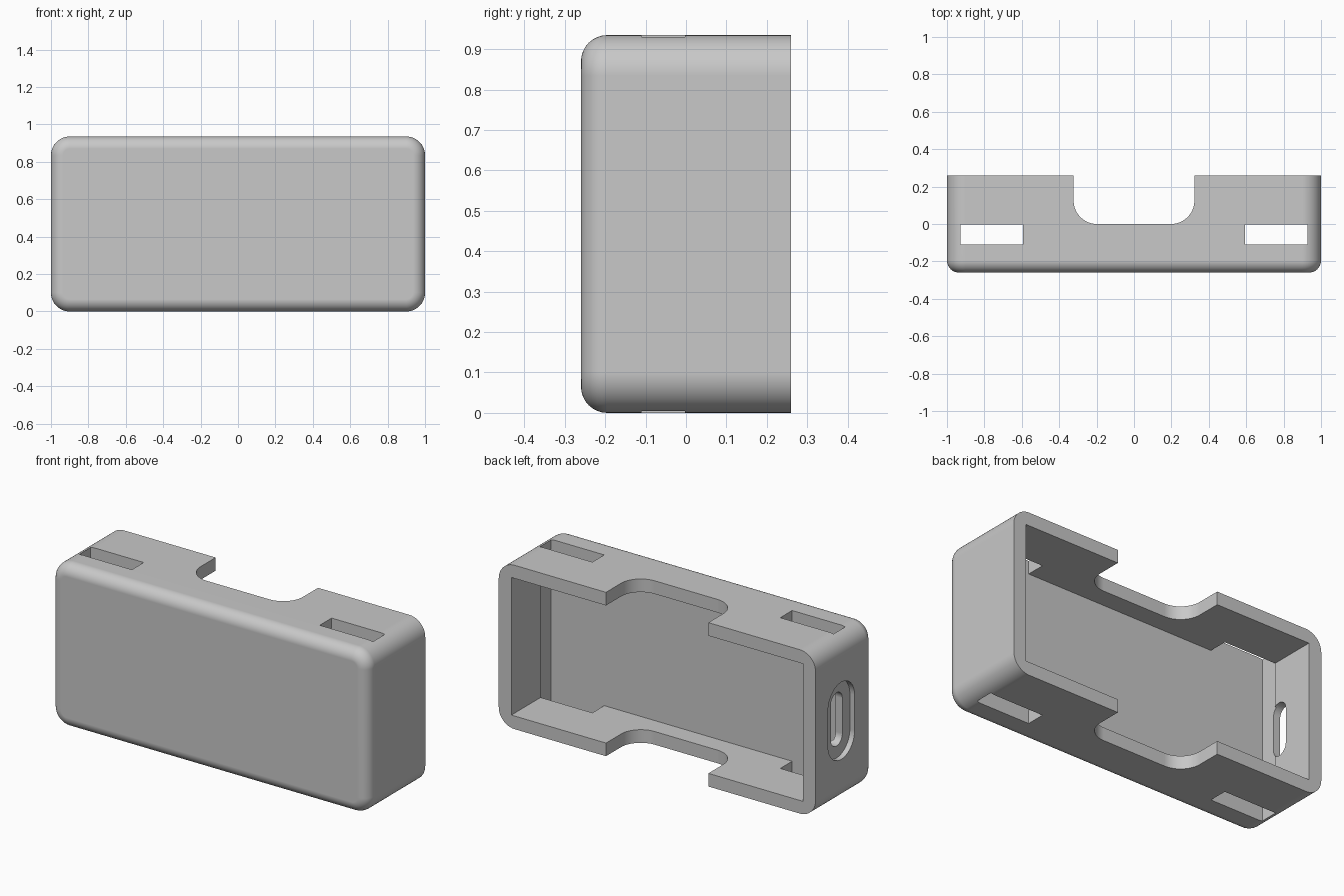
import bpy, bmesh, math
from mathutils import Vector

cube = bpy.data.objects.get("Cube")
if cube:
    bpy.data.objects.remove(cube, do_unlink=True)

HEIGHT, BACK = 0.935, 0.26
MID = HEIGHT / 2
WALL = 0.075
FLOOR = -0.11

grey = bpy.data.materials.new("plain grey")
grey.use_nodes = True
colour = (0.58, 0.58, 0.58, 1)
grey.diffuse_color = colour
grey.node_tree.nodes["Principled BSDF"].inputs["Base Color"].default_value = colour


def prism(name, profile, place, start, end):
    """Extrude a 2D profile; place(u, v, w) maps it into the model."""
    bm = bmesh.new()
    rings = [[bm.verts.new(place(u, v, w)) for u, v in profile] for w in (start, end)]
    count = len(profile)
    bm.faces.new(rings[0])
    bm.faces.new(rings[1])
    for i in range(count):
        j = (i + 1) % count
        bm.faces.new((rings[0][i], rings[0][j], rings[1][j], rings[1][i]))
    bmesh.ops.recalc_face_normals(bm, faces=bm.faces)
    mesh = bpy.data.meshes.new(name)
    bm.to_mesh(mesh)
    bm.free()
    mesh.materials.append(grey)
    obj = bpy.data.objects.new(name, mesh)
    bpy.context.collection.objects.link(obj)
    return obj


def along_x(u, v, w):
    return Vector((w, u, v))


def along_y(u, v, w):
    return Vector((u, w, v))


def along_z(u, v, w):
    return Vector((u, v, w))


def rect(u0, u1, v0, v1):
    return [(u0, v0), (u1, v0), (u1, v1), (u0, v1)]


def arc(cu, cv, r, start, end, steps=12):
    angles = [math.radians(start + (end - start) * i / steps) for i in range(steps + 1)]
    return [(cu + r * math.cos(a), cv + r * math.sin(a)) for a in angles]


def stadium(cu, cv, r, half):
    return arc(cu, cv + half, r, 0, 180, 20) + arc(cu, cv - half, r, 180, 360, 20)


# Outer shell with rounded corners
R = 0.1
outline = (arc(1 - R, HEIGHT - R, R, 0, 90) + arc(R - 1, HEIGHT - R, R, 90, 180)
           + arc(R - 1, R, R, 180, 270) + arc(1 - R, R, R, 270, 360))
case = prism("case", outline, along_y, -BACK, BACK)

# Round over the front rim
bm = bmesh.new()
bm.from_mesh(case.data)
rim = [e for e in bm.edges if all(v.co.y < 0 for v in e.verts)]
bmesh.ops.bevel(bm, geom=rim, offset=0.065, segments=8, profile=0.5, affect='EDGES')
bm.to_mesh(case.data)
bm.free()

# Square cavity open at the back
END = 0.92
cutters = [prism("cavity_cutter", rect(-END, END, FLOOR, 0.4), along_z, WALL, HEIGHT - WALL)]

# Finger notch through the upper and lower walls
W, NR = 0.323, 0.125
notch = [(W, 0.4), (-W, 0.4)] + arc(NR - W, NR, NR, 180, 270) + arc(W - NR, NR, NR, 270, 360)
cutters.append(prism("notch_cutter", notch, along_z, -0.1, HEIGHT + 0.1))

# Strap slots, cut straight through both walls flush with the cavity floor
for side in (-1, 1):
    x0, x1 = sorted((side * 0.593, side * 0.928))
    cutters.append(prism("slot_cutter", rect(x0, x1, FLOOR, -0.003), along_z, -0.1, HEIGHT + 0.1))

# Port in one end: shallow recess and through hole
cutters.append(prism("port_recess_cutter", stadium(0.028, MID, 0.12, 0.1), along_x, -1.1, -0.97))
cutters.append(prism("port_hole_cutter", stadium(0.028, MID, 0.052, 0.1), along_x, -1.1, -0.85))

bpy.ops.object.select_all(action='DESELECT')
bpy.context.view_layer.objects.active = case
case.select_set(True)
for cutter in cutters:
    cutter.hide_render = True
    mod = case.modifiers.new("cut", 'BOOLEAN')
    mod.operation = 'DIFFERENCE'
    mod.solver = 'EXACT'
    mod.object = cutter
    bpy.ops.object.modifier_apply(modifier=mod.name)
    bpy.data.objects.remove(cutter, do_unlink=True)

# Smooth fillets, crisp edges
bpy.ops.object.shade_smooth_by_angle(angle=math.radians(30))
weighted = case.modifiers.new("weighted_normals", 'WEIGHTED_NORMAL')
weighted.keep_sharp = True
